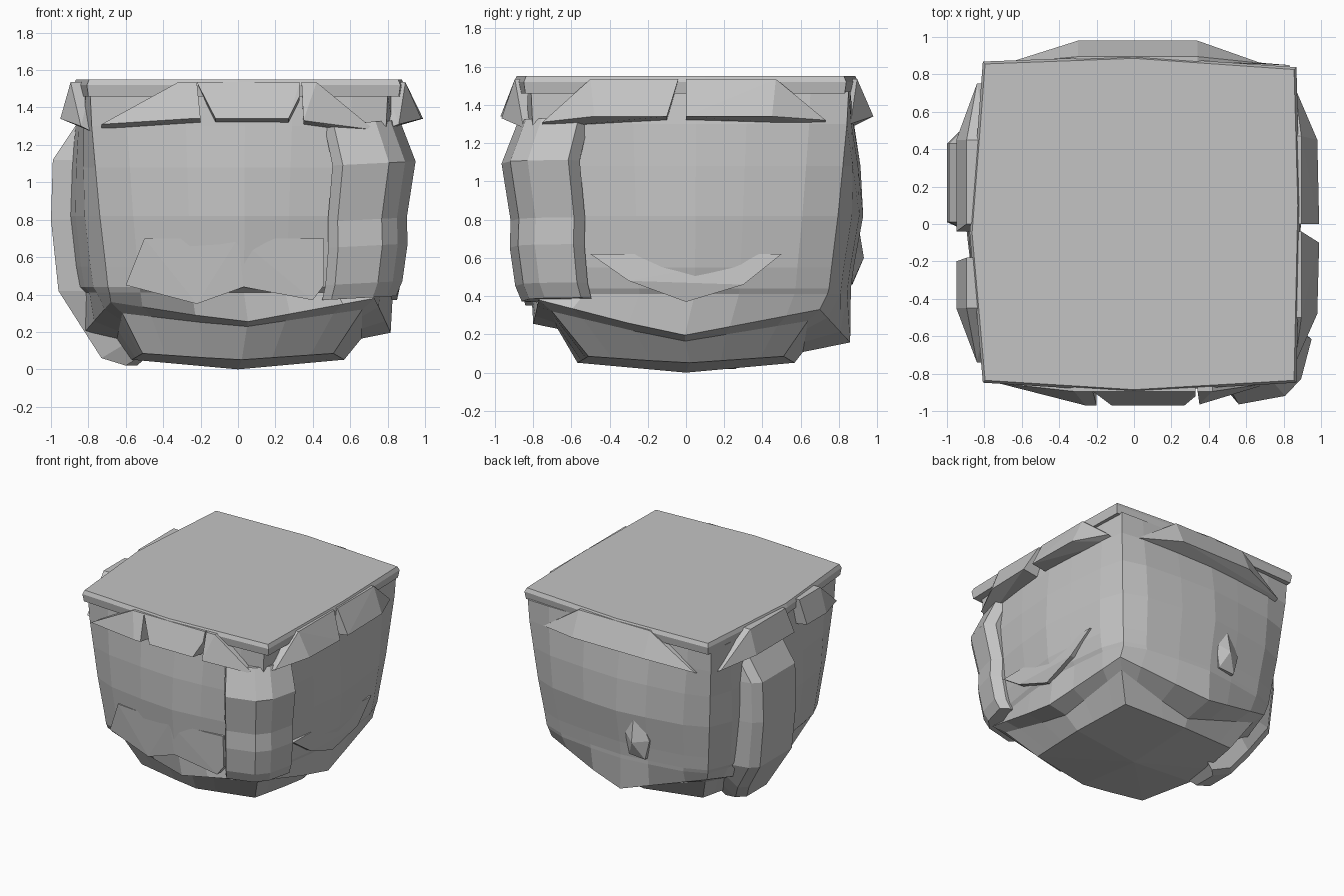
import bpy, bmesh, math
from mathutils import Vector, Matrix

cube = bpy.data.objects.get("Cube")
if cube:
    bpy.data.objects.remove(cube, do_unlink=True)

stone = bpy.data.materials.new("stone_grey")
stone.use_nodes = True
GREY = (0.55, 0.55, 0.55, 1)
stone.diffuse_color = GREY
stone.node_tree.nodes["Principled BSDF"].inputs["Base Color"].default_value = GREY


def finish(bm, name):
    bmesh.ops.recalc_face_normals(bm, faces=bm.faces)
    mesh = bpy.data.meshes.new(name)
    bm.to_mesh(mesh)
    bm.free()
    mesh.materials.append(stone)
    obj = bpy.data.objects.new(name, mesh)
    bpy.context.collection.objects.link(obj)


def hull(name, points):
    bm = bmesh.new()
    for p in points:
        bm.verts.new(p)
    result = bmesh.ops.convex_hull(bm, input=bm.verts)
    loose = set(result["geom_interior"] + result["geom_unused"])
    bmesh.ops.delete(bm, geom=[v for v in loose if isinstance(v, bmesh.types.BMVert)],
                     context="VERTS")
    finish(bm, name)


def loft(name, rings, tip=None):
    """Skin a stack of rings, capped at both ends or closed to a tip."""
    bm = bmesh.new()
    loops = [[bm.verts.new(p) for p in ring] for ring in rings]
    n = len(loops[0])
    for a, b in zip(loops, loops[1:]):
        for i in range(n):
            bm.faces.new((a[i], a[(i + 1) % n], b[(i + 1) % n], b[i]))
    bm.faces.new(loops[0])
    if tip:
        t = bm.verts.new(tip)
        for i in range(n):
            bm.faces.new((loops[-1][i], loops[-1][(i + 1) % n], t))
    else:
        bm.faces.new(loops[-1])
    finish(bm, name)


def turned(side, u, out, z):
    """Side 0 is the front, then counter-clockwise."""
    return Matrix.Rotation(side * math.pi / 2, 3, "Z") @ Vector((u, -out, z))


# Main block: each side bows outward between its two corners
STOPS = (0, 0.12, 0.32, 0.52, 0.68, 0.88)


def bowed_ring(corners, middles, power):
    """Corners are points; middles give each side's (out, height)."""
    ring = []
    for side in range(4):
        a, b = Vector(corners[side]), Vector(corners[(side + 1) % 4])
        out, z = middles[side]
        centre = (a + b) / 2
        outward = turned(side, 0, 1, 0)
        bow = outward * (out - centre.dot(outward))
        for t in STOPS:
            tri = 1 - abs(2 * t - 1)
            p = a.lerp(b, t) + bow * tri ** power
            p.z += (z - centre.z) * tri
            ring.append(p)
    return ring


def level(z, scale, outs):
    corners = [(-0.79, -0.80), (0.80, -0.81), (0.83, 0.85), (-0.80, 0.82)]
    return bowed_ring([(x * scale, y * scale, z) for x, y in corners],
                      [(o, z) for o in outs], 0.47)


RIM = [(-0.68, -0.65, 0.36), (0.73, -0.77, 0.38), (0.72, 0.70, 0.33), (-0.68, 0.70, 0.35)]
INNER = [(x * 0.91, y * 0.91, z - 0.06) for x, y, z in RIM]
FLOOR = [(math.copysign(0.51, x), math.copysign(0.51, y), 0.085) for x, y, z in RIM]
loft("rock_body", [
    level(1.47, 1.0, (0.84, 0.84, 0.86, 0.84)),
    level(1.30, 0.99, (0.86, 0.87, 0.88, 0.87)),
    level(1.08, 0.965, (0.89, 0.89, 0.915, 0.89)),
    level(0.82, 0.935, (0.90, 0.90, 0.93, 0.90)),
    level(0.55, 0.895, (0.87, 0.88, 0.88, 0.87)),
    level(0.44, 0.88, (0.85, 0.85, 0.865, 0.85)),
    level(0.41, 0.87, (0.81, 0.83, 0.865, 0.82)),
    bowed_ring(RIM, [(0.80, 0.25), (0.82, 0.19), (0.865, 0.15), (0.82, 0.20)], 1),
    bowed_ring(INNER, [(0.67, 0.225), (0.66, 0.16), (0.61, 0.10), (0.65, 0.15)], 1),
    bowed_ring(FLOOR, [(0.57, 0.05)] * 4, 1),
], tip=(0, 0, 0))

# Flat top slab
OUTLINE = [(-0.80, 0.86), (0, 0.89), (0.86, 0.83), (0.88, 0.1),
           (0.86, -0.84), (0, -0.89), (-0.80, -0.84), (-0.87, -0.05)]
loft("top_slab", [[(x * s, y * s, z) for x, y in OUTLINE]
                  for z, s in ((1.55, 0.995), (1.52, 1.01), (1.46, 1.0))])

# Broken lips below the slab: top span, then (along, bottom height, out)
LIPS = [
    (0, "front_lip_left", (-0.32, -0.22), [(-0.73, 1.31, 0.85), (-0.26, 1.34, 0.97), (-0.2, 1.34, 0.97)]),
    (0, "front_lip_middle", (-0.22, 0.33), [(-0.12, 1.34, 0.97), (0.27, 1.34, 0.97), (0.33, 1.46, 0.92)]),
    (0, "front_lip_right", (0.34, 0.42), [(0.35, 1.33, 0.965), (0.73, 1.28, 0.85)]),
    (1, "side_lip_front", (-0.5, -0.04), [(-0.75, 1.31, 0.86), (-0.48, 1.34, 0.98), (-0.1, 1.34, 0.99)]),
    (1, "side_lip_back", (0, 0.47), [(0, 1.34, 0.99), (0.45, 1.34, 0.98), (0.73, 1.32, 0.86)]),
    (2, "back_lip", (-0.34, 0.3), [(-0.68, 1.30, 0.86), (-0.34, 1.34, 0.98), (0.3, 1.34, 0.98), (0.68, 1.28, 0.86)]),
    (3, "far_lip_back", (-0.45, 0.0), [(-0.75, 1.30, 0.84), (-0.45, 1.34, 0.95), (0.04, 1.34, 0.95)]),
    (3, "far_lip_front", (0.18, 0.45), [(0.2, 1.34, 0.95), (0.45, 1.34, 0.95), (0.74, 1.30, 0.84)]),
]
for side, name, span, low in LIPS:
    pts = [turned(side, u, out, 1.535) for u in span for out in (0.895, 0.78)]
    for u, z, out in low:
        pts += [turned(side, u, out, z), turned(side, u, 0.78, z - 0.03)]
    hull(name, pts)

# Thick chunk wrapped around one front corner
FOOT = [(0.52, -0.72), (0.50, -0.89), (0.555, -0.955), (0.80, -0.91),
        (0.885, -0.82), (0.94, -0.61), (0.87, -0.55), (0.72, -0.55)]
STEPS = [(1.32, 0.92), (1.10, 1.01), (0.80, 0.96), (0.66, 0.965), (0.46, 0.935), (0.38, 0.90)]
loft("corner_chunk", [[(x * s, y * s, z + 0.05 * (x - 0.7)) for x, y in FOOT]
                      for z, s in STEPS])

# Tall rib running down one side, narrowing under the block: x, z, back end
RIB = [(-0.85, 1.33, 0.43), (-0.99, 1.12, 0.43), (-1.0, 0.8, 0.43), (-0.96, 0.42, 0.42),
       (-0.82, 0.2, 0.36), (-0.73, 0.06, 0.26), (-0.6, 0.02, 0.2)]
rib_rings = []
for x, z, back in RIB:
    x_in, z_in = x + 0.2, z + (0.12 if z < 0.3 else 0)
    rib_rings.append([(x, 0.01, z), (x, back, z), (x + 0.06, back + 0.06, z),
                      (x_in, back + 0.09, z_in), (x_in, -0.08, z_in)])
loft("side_rib", rib_rings)

# Broken lower edges of the face layers: (along, height, out)
SHELLS = [
    (0, "front_shell_left", [(-0.5, 0.7, 0.83), (0.0, 0.7, 0.88), (-0.6, 0.45, 0.79),
                             (-0.22, 0.35, 0.84), (0.03, 0.44, 0.86)]),
    (0, "front_shell_right", [(0.0, 0.7, 0.88), (0.46, 0.7, 0.85), (0.03, 0.44, 0.86),
                              (0.4, 0.37, 0.84), (0.46, 0.45, 0.84)]),
    (1, "side_shell", [(-0.5, 0.62, 0.85), (0.5, 0.62, 0.85), (-0.3, 0.48, 0.87),
                       (0, 0.37, 0.85), (0.3, 0.46, 0.87)]),
    (2, "back_knob", [(0.06, 0.66, 0.88), (0.15, 0.9, 0.88), (0.28, 0.62, 0.87),
                      (0.24, 0.46, 0.87), (0.1, 0.47, 0.87), (0.16, 0.6, 0.93)]),
]
for side, name, face in SHELLS:
    hull(name, [turned(side, u, o, z) for u, z, out in face for o in (out, 0.72)])
